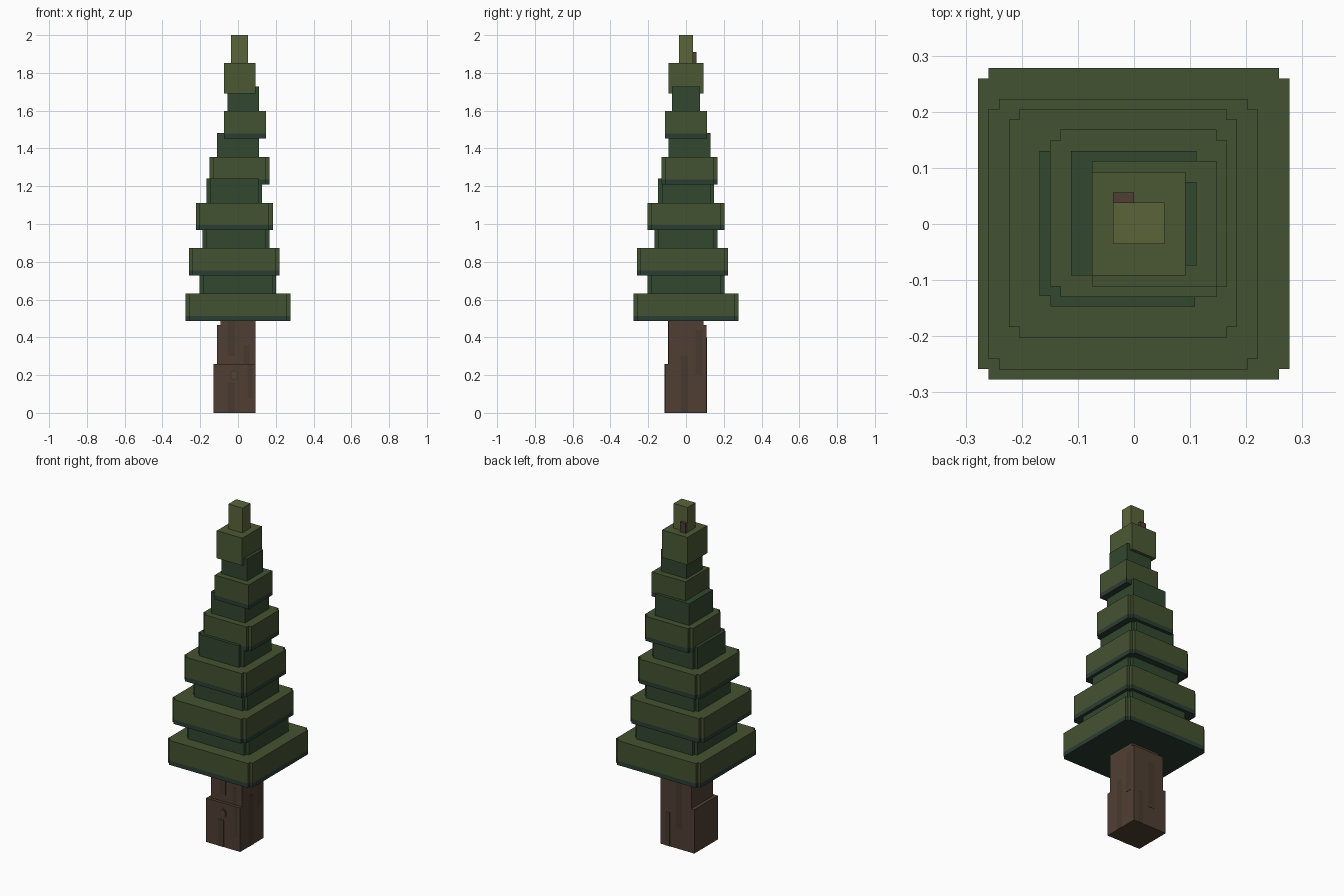
import bpy, bmesh, math

if "Cube" in bpy.data.objects:
    bpy.data.objects.remove(bpy.data.objects["Cube"])


def material(name, hex_code):
    m = bpy.data.materials.new(name)
    rgb = [int(hex_code[i:i + 2], 16) / 255 for i in (0, 2, 4)]
    m.diffuse_color = [((c + 0.055) / 1.055) ** 2.4 if c > 0.04045 else c / 12.92 for c in rgb] + [1]
    m.use_nodes = True
    m.node_tree.nodes["Principled BSDF"].inputs["Base Color"].default_value = m.diffuse_color
    return m


LEAF = material("leaf", "445231")
LEAF_MID = material("leaf_mid", "4B5935")
LEAF_TIP = material("leaf_tip", "5A643A")
SHADE = material("leaf_shade", "32472F")
UNDER = material("leaf_under", "2B3D32")
BARK = material("bark", "503F33")
BARK_DARK = material("bark_dark", "463A2E")
KNOT = material("knot", "54452F")


def prism(name, x0, x1, y0, y1, levels, mats, notch=0.0):
    """Stack of rings on a rectangle with optional square corner notches;
    mats gives one material per level band, bottom to top."""
    n = notch
    if n:
        pts = [(x0 + n, y0), (x1 - n, y0), (x1 - n, y0 + n), (x1, y0 + n),
               (x1, y1 - n), (x1 - n, y1 - n), (x1 - n, y1), (x0 + n, y1),
               (x0 + n, y1 - n), (x0, y1 - n), (x0, y0 + n), (x0 + n, y0 + n)]
    else:
        pts = [(x0, y0), (x1, y0), (x1, y1), (x0, y1)]
    bm = bmesh.new()
    rings = [[bm.verts.new((x, y, z)) for x, y in pts] for z in levels]
    bm.faces.new(rings[0][::-1])
    for k in range(len(levels) - 1):
        a, b = rings[k], rings[k + 1]
        for i in range(len(pts)):
            j = (i + 1) % len(pts)
            bm.faces.new((a[i], a[j], b[j], b[i])).material_index = k
    bm.faces.new(rings[-1]).material_index = len(mats) - 1
    me = bpy.data.meshes.new(name)
    bm.to_mesh(me)
    bm.free()
    for m in mats:
        me.materials.append(m)
    ob = bpy.data.objects.new(name, me)
    bpy.context.collection.objects.link(ob)
    return ob


# Trunk: stepped blocks sharing the right side
prism("trunk_core", -0.093, 0.092, -0.093, 0.092, (0, 0.49), [BARK])
prism("trunk_middle", -0.111, 0.092, -0.093, 0.109, (0, 0.465), [BARK])
prism("trunk_base", -0.131, 0.092, -0.111, 0.109, (0, 0.26), [BARK])

# Bark patches, barely proud of the trunk faces
E = 0.0015
for i, (x0, x1, z0, z1, y) in enumerate([
        (-0.055, -0.015, 0.30, 0.487, -0.093), (0.03, 0.06, 0.26, 0.36, -0.093),
        (-0.055, -0.015, 0.0, 0.16, -0.111), (0.05, 0.075, 0.08, 0.26, -0.111)]):
    prism(f"bark_patch_front_{i}", x0, x1, y - E, y + E, (z0, z1), [BARK_DARK])
for i, (y0, y1, z0, z1) in enumerate([(-0.03, 0.01, 0.0, 0.30), (0.05, 0.085, 0.2, 0.44)]):
    prism(f"bark_patch_right_{i}", 0.092 - E, 0.092 + E, y0, y1, (z0, z1), [BARK_DARK])
for i, (x0, x1, z0, z1) in enumerate([(-0.05, -0.01, 0.12, 0.4), (0.03, 0.06, 0.0, 0.2)]):
    prism(f"bark_patch_back_{i}", x0, x1, 0.109 - E, 0.109 + E, (z0, z1), [BARK_DARK])

# Knot on the front of the trunk
for name, r, y, m in (("knot_rim", 0.03, -0.111, BARK_DARK), ("knot_core", 0.02, -0.1125, KNOT)):
    bpy.ops.mesh.primitive_cylinder_add(vertices=8, radius=r, depth=0.004,
                                        location=(-0.02, y, 0.2),
                                        rotation=(math.pi / 2, 0, 0))
    ob = bpy.context.object
    ob.name = name
    ob.scale.x = 0.8
    ob.data.materials.append(m)

# Foliage tiers with a darker lower band: x0, x1, y0, y1, bottom, top, notch
tiers = [
    (-0.278, 0.277, -0.277, 0.278, 0.487, 0.632, 0.019),
    (-0.260, 0.221, -0.259, 0.223, 0.727, 0.872, 0.019),
    (-0.223, 0.184, -0.203, 0.205, 0.968, 1.112, 0.019),
    (-0.150, 0.166, -0.130, 0.168, 1.210, 1.355, 0.019),
    (-0.075, 0.147, -0.111, 0.112, 1.453, 1.597, 0.0),
]
for i, (x0, x1, y0, y1, z0, z1, n) in enumerate(tiers, 1):
    prism(f"foliage_tier_{i}", x0, x1, y0, y1, (z0, z0 + 0.026, z1), [UNDER, LEAF], n)

# Recessed necks reaching up into the tier above
necks = [
    (-0.205, 0.202, -0.204, 0.204, 0.61, 0.74, 0.019),
    (-0.187, 0.166, -0.167, 0.167, 0.85, 0.98, 0.019),
    (-0.168, 0.128, -0.147, 0.149, 1.09, 1.24, 0.019),
    (-0.112, 0.111, -0.092, 0.130, 1.33, 1.483, 0.0),
    (-0.056, 0.111, -0.074, 0.075, 1.57, 1.727, 0.0),
]
for i, (x0, x1, y0, y1, z0, z1, n) in enumerate(necks, 1):
    prism(f"foliage_neck_{i}", x0, x1, y0, y1, (z0, z1), [SHADE], n)

# Crown, tip and small twig behind the tip
prism("crown", -0.075, 0.092, -0.092, 0.093, (1.69, 1.853), [LEAF_MID])
prism("tip", -0.037, 0.054, -0.036, 0.038, (1.84, 2.0), [LEAF_TIP])
prism("twig", -0.037, 0.0, 0.03, 0.056, (1.84, 1.91), [BARK])
